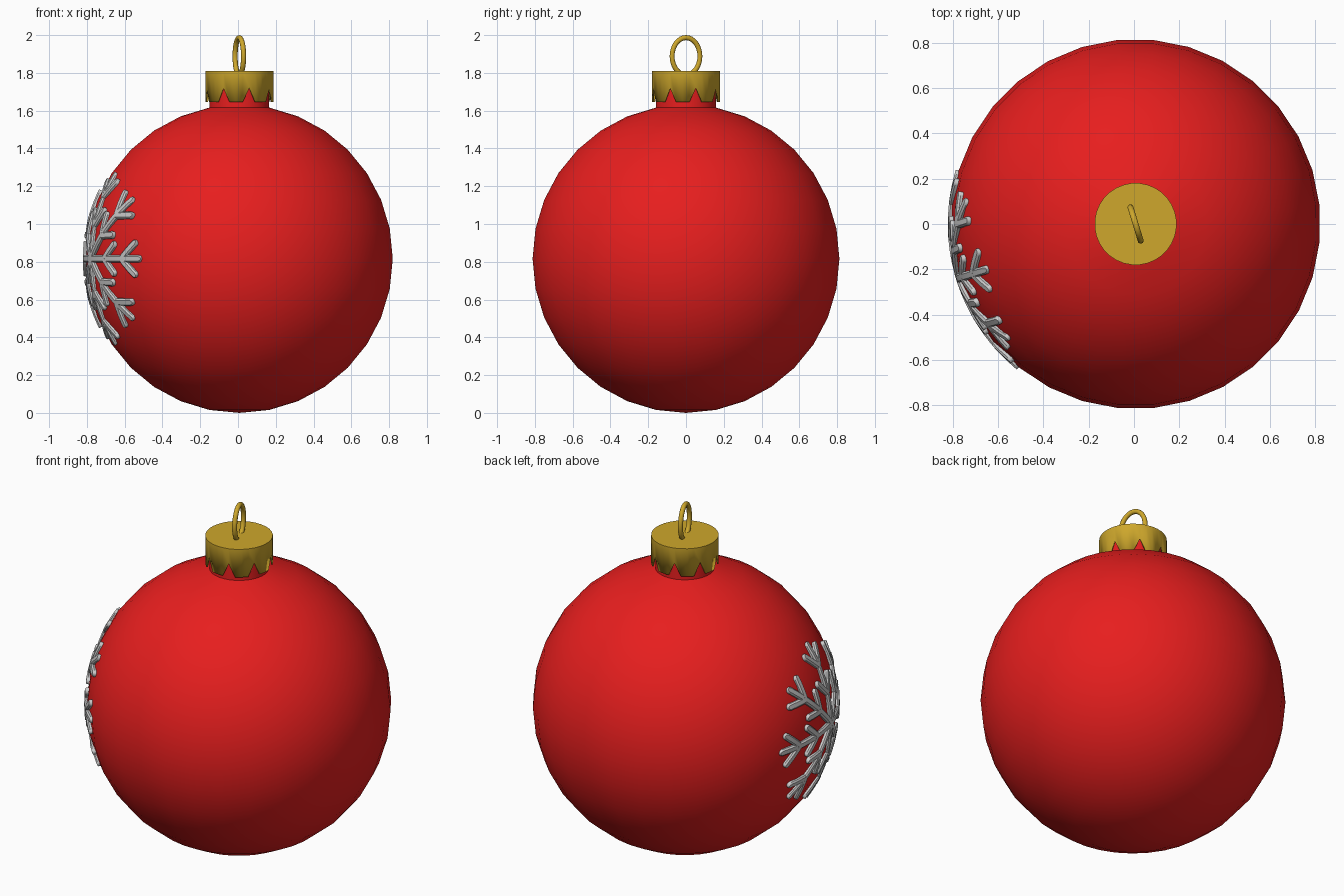
import bpy, bmesh
from math import sin, cos, pi, radians, sqrt, hypot, atan2
from mathutils import Matrix, Vector

if "Cube" in bpy.data.objects:
    bpy.data.objects.remove(bpy.data.objects["Cube"])

R = 0.816                      # ball radius, also the height of its centre
TURN = Matrix.Translation((0.007, 0, 0)) @ Matrix.Rotation(radians(17), 4, 'Z')


def material(name, rgb):
    m = bpy.data.materials.new(name)
    m.diffuse_color = (*rgb, 1)
    m.use_nodes = True
    m.node_tree.nodes["Principled BSDF"].inputs["Base Color"].default_value = m.diffuse_color
    return m


red = material("red", (0.80, 0.013, 0.013))
gold = material("gold", (0.62, 0.39, 0.025))
white = material("white", (0.8, 0.8, 0.8))


def finish(name, bm, mat, angle=40):
    bmesh.ops.recalc_face_normals(bm, faces=bm.faces)
    me = bpy.data.meshes.new(name)
    bm.to_mesh(me)
    bm.free()
    me.materials.append(mat)
    me.shade_smooth()
    me.set_sharp_from_angle(angle=radians(angle))
    ob = bpy.data.objects.new(name, me)
    ob.matrix_world = TURN
    bpy.context.collection.objects.link(ob)
    return ob


# Ball: low UV sphere whose top ring is pulled up into a neck
bm = bmesh.new()
bmesh.ops.create_uvsphere(bm, u_segments=32, v_segments=16, radius=R,
                          matrix=Matrix.Translation((0, 0, R)))
top = max(bm.verts, key=lambda v: v.co.z)
bmesh.ops.delete(bm, geom=[top], context='VERTS')
rim = [e for e in bm.edges if e.is_boundary]
new = bmesh.ops.extrude_edge_only(bm, edges=rim)["geom"]
for v in new:
    if isinstance(v, bmesh.types.BMVert):
        v.co = Vector((v.co.x * 0.98, v.co.y * 0.98, 1.79))
finish("ball", bm, red)

# Cap: 32-sided cup, every fourth lower vertex raised to make notches
bm = bmesh.new()
bmesh.ops.create_cone(bm, cap_ends=True, segments=32, radius1=0.181, radius2=0.181,
                      depth=0.165, matrix=Matrix.Translation((0, 0, 1.7275)))
bmesh.ops.delete(bm, geom=[f for f in bm.faces if f.normal.z < -0.9],
                 context='FACES_ONLY')
for v in bm.verts:
    step = round(atan2(v.co.y, v.co.x) / (pi / 16))
    if v.co.z < 1.7 and step % 4 == 0:
        v.co.z = 1.72
cap = finish("cap", bm, gold)
sol = cap.modifiers.new("wall", 'SOLIDIFY')
sol.thickness = 0.008
sol.offset = -1

# Hanging ring: slightly tall torus sunk into the cap
bm = bmesh.new()
N, M, r = 32, 10, 0.0135
rings = []
for i in range(N):
    a = 2 * pi * i / N
    c = Vector((0, 0.077 * cos(a), 1.888 + 0.0985 * sin(a)))
    out = Vector((0, cos(a), sin(a)))
    rings.append([bm.verts.new(c + r * (out * cos(b) + Vector((1, 0, 0)) * sin(b)))
                  for b in (2 * pi * j / M for j in range(M))])
for i in range(N):
    p, q = rings[i], rings[(i + 1) % N]
    for j in range(M):
        k = (j + 1) % M
        bm.faces.new((p[j], q[j], q[k], p[k]))
finish("hanging_ring", bm, gold, 60)


# Snowflake: bevelled round-ended bars wrapped onto the -x side of the ball
def wrap(u, v, rad):
    d = hypot(u, v)
    th = d / 0.825
    s = sin(th) / d if d else 0
    return Vector((-rad * cos(th), rad * u * s, R + rad * v * s))


def bar(bm, start, end, w):
    a, b = Vector(start), Vector(end)
    length = (b - a).length
    d = (b - a) / length
    n = Vector((-d.y, d.x))
    ends = [w * (1 - cos(t)) for t in (0.25, 0.7, 1.1, pi / 2)]
    mid = max(2, int(length / 0.05))
    stops = ends + [w + (length - 2 * w) * i / mid for i in range(1, mid)]
    stops += [length - e for e in reversed(ends)]
    prof = [(-1, 0.79), (-1, 0.821), (-0.6, 0.829), (0.6, 0.829), (1, 0.821), (1, 0.79)]
    rows = []
    for t in stops:
        e = min(t, length - t, w)
        half = sqrt(max(0, w * w - (w - e) ** 2))
        rows.append([bm.verts.new(wrap(*(a + d * t + n * half * k), rad))
                     for k, rad in prof])
    for p, q in zip(rows, rows[1:]):
        for j in range(6):
            k = (j + 1) % 6
            bm.faces.new((p[j], p[k], q[k], q[j]))
    bm.faces.new(rows[0])
    bm.faces.new(rows[-1])


bm = bmesh.new()
strokes = [((0, 0), (0.487, 0))]
for s in (1, -1):
    strokes += [((0.335, 0), (0.445, s * 0.1)), ((0.175, 0), (0.275, s * 0.09))]
for arm in range(8):
    rot = Matrix.Rotation(arm * pi / 4, 2)
    for p, q in strokes:
        bar(bm, rot @ Vector(p), rot @ Vector(q), 0.02)
finish("snowflake", bm, white)
